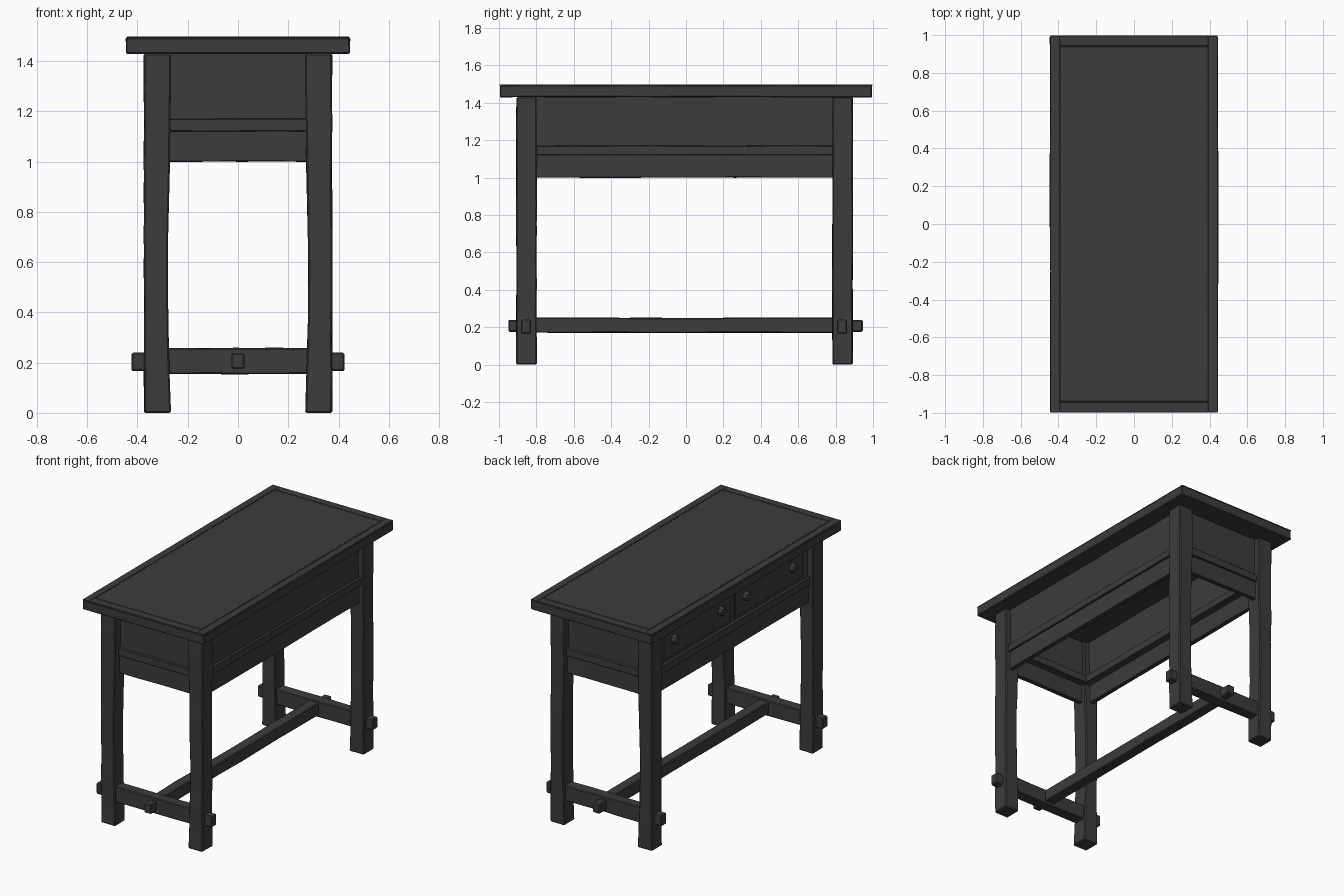
import bpy, bmesh, math, random
from mathutils import Matrix, Vector

random.seed(4)
if "Cube" in bpy.data.objects:
    bpy.data.objects.remove(bpy.data.objects["Cube"])

wood = bpy.data.materials.new("dark wood")
wood.use_nodes = True
COLOUR = (0.045, 0.045, 0.045, 1)
wood.diffuse_color = COLOUR
wood.node_tree.nodes["Principled BSDF"].inputs["Base Color"].default_value = COLOUR


def finish(name, bm, bevel=0.005):
    mesh = bpy.data.meshes.new(name)
    bmesh.ops.recalc_face_normals(bm, faces=bm.faces)
    bm.to_mesh(mesh)
    bm.free()
    obj = bpy.data.objects.new(name, mesh)
    bpy.context.collection.objects.link(obj)
    mesh.materials.append(wood)
    if bevel:
        mod = obj.modifiers.new("worn edges", "BEVEL")
        mod.width, mod.segments, mod.limit_method = bevel, 1, "ANGLE"
        mod.angle_limit = math.radians(50)
    return obj


def beam(name, lo, hi, cuts=0, wobble=0.0, bevel=0.005, shape=None):
    """Box between two corners, cut across its longest axis and roughened."""
    lo, hi = Vector(lo), Vector(hi)
    size = hi - lo
    bm = bmesh.new()
    bmesh.ops.create_cube(bm, size=1)
    bmesh.ops.transform(bm, verts=bm.verts, matrix=Matrix.Translation((lo + hi) / 2)
                        @ Matrix.Diagonal((*size, 1)))
    axis = max(range(3), key=lambda i: size[i])
    for i in range(cuts):
        point = lo.copy()
        point[axis] += size[axis] * (i + 1) / (cuts + 1)
        normal = Vector((0, 0, 0))
        normal[axis] = 1
        bmesh.ops.bisect_plane(bm, geom=bm.verts[:] + bm.edges[:] + bm.faces[:],
                               plane_co=point, plane_no=normal)
    for v in bm.verts:
        if shape:
            shape(v.co)
        for i in range(3):
            if i != axis:
                v.co[i] += random.uniform(-wobble, wobble)
    return finish(name, bm, bevel)


# Table top: a slab with a fine groove marking off its border
TOP, UNDER = 1.497, 1.43
beam("top_slab", (-0.445, -0.995, UNDER), (0.445, 0.995, TOP - 0.004), 7, 0.002)
beam("top_panel", (-0.39, -0.94, TOP - 0.006), (0.39, 0.94, TOP), 0, 0, 0.002)
for s, side in ((-1, "right"), (1, "left")):
    beam("top_border_" + side, (s * 0.418 - 0.025, -0.997, TOP - 0.006),
         (s * 0.418 + 0.025, 0.997, TOP), 0, 0, 0.002)
for s, end in ((-1, "front"), (1, "back")):
    beam("top_border_" + end, (-0.393, s * 0.97 - 0.027, TOP - 0.006),
         (0.393, s * 0.97 + 0.027, TOP), 0, 0, 0.002)


# Hand-hewn legs, hollowed a little on the inner side
def hew(co):
    if abs(co.x) < 0.32:
        dip = max(0, math.sin(math.pi * min(1, co.z / 1.1)))
        co.x += math.copysign(0.012 * dip, co.x)


for sx, side in ((-1, "right"), (1, "left")):
    for y, end in ((-0.853, "front"), (0.837, "back")):
        xs = sorted((sx * 0.268, sx * 0.374))
        beam(f"{end}_{side}_leg", (xs[0], y - 0.054, 0), (xs[1], y + 0.054, UNDER),
             9, 0.002, 0.006, hew)

# Aprons: upper board, moulding ledge and lower board on every side
LAYERS = (("upper_board", 1.165, 1.432, 0.335), ("ledge", 1.12, 1.17, 0.355),
          ("lower_board", 1.0, 1.125, 0.342))
for part, z0, z1, out in LAYERS:
    depth = 0.09 if part == "ledge" else 0.03
    for s, side, end in ((-1, "right", "front"), (1, "left", "back")):
        xs = sorted((s * out, s * (out - depth)))
        beam(f"{side}_{part}", (xs[0], -0.81, z0), (xs[1], 0.80, z1), 5, 0.0015, 0.003)
        ys = sorted((s * (out + 0.515), s * (out + 0.515 - depth)))
        beam(f"{end}_{part}", (-0.275, ys[0], z0), (0.275, ys[1], z1), 3, 0.0015, 0.003)

# Two drawers on the right side, each with two faceted knobs
for s, end in ((-1, "front"), (1, "back")):
    ys = sorted((s * 0.02, s * 0.73))
    beam(end + "_drawer", (-0.347, ys[0], 1.195), (-0.32, ys[1], 1.4), 0, 0, 0.004)
    for y in (0.13, 0.62):
        bm = bmesh.new()
        bmesh.ops.create_cone(bm, cap_ends=True, segments=8, radius1=0.036, radius2=0.024,
                              depth=0.03, matrix=Matrix.Translation((-0.358, s * y, 1.3))
                              @ Matrix.Rotation(-math.pi / 2, 4, "Y"))
        finish(end + "_drawer_knob", bm, 0)

# Cross stretchers with tenons through the legs
for y, end in ((-0.855, "front"), (0.835, "back")):
    beam(end + "_stretcher", (-0.28, y - 0.036, 0.155), (0.28, y + 0.036, 0.258), 3, 0.002)
    beam(end + "_leg_tenon", (-0.424, y - 0.027, 0.166), (0.424, y + 0.027, 0.24), 0, 0, 0.006)

# Long stretcher with tenons through the cross stretchers
beam("long_stretcher", (-0.036, -0.82, 0.17), (0.036, 0.80, 0.25), 7, 0.002)
beam("long_tenon", (-0.026, -0.95, 0.175), (0.026, 0.945, 0.238), 0, 0, 0.006)
